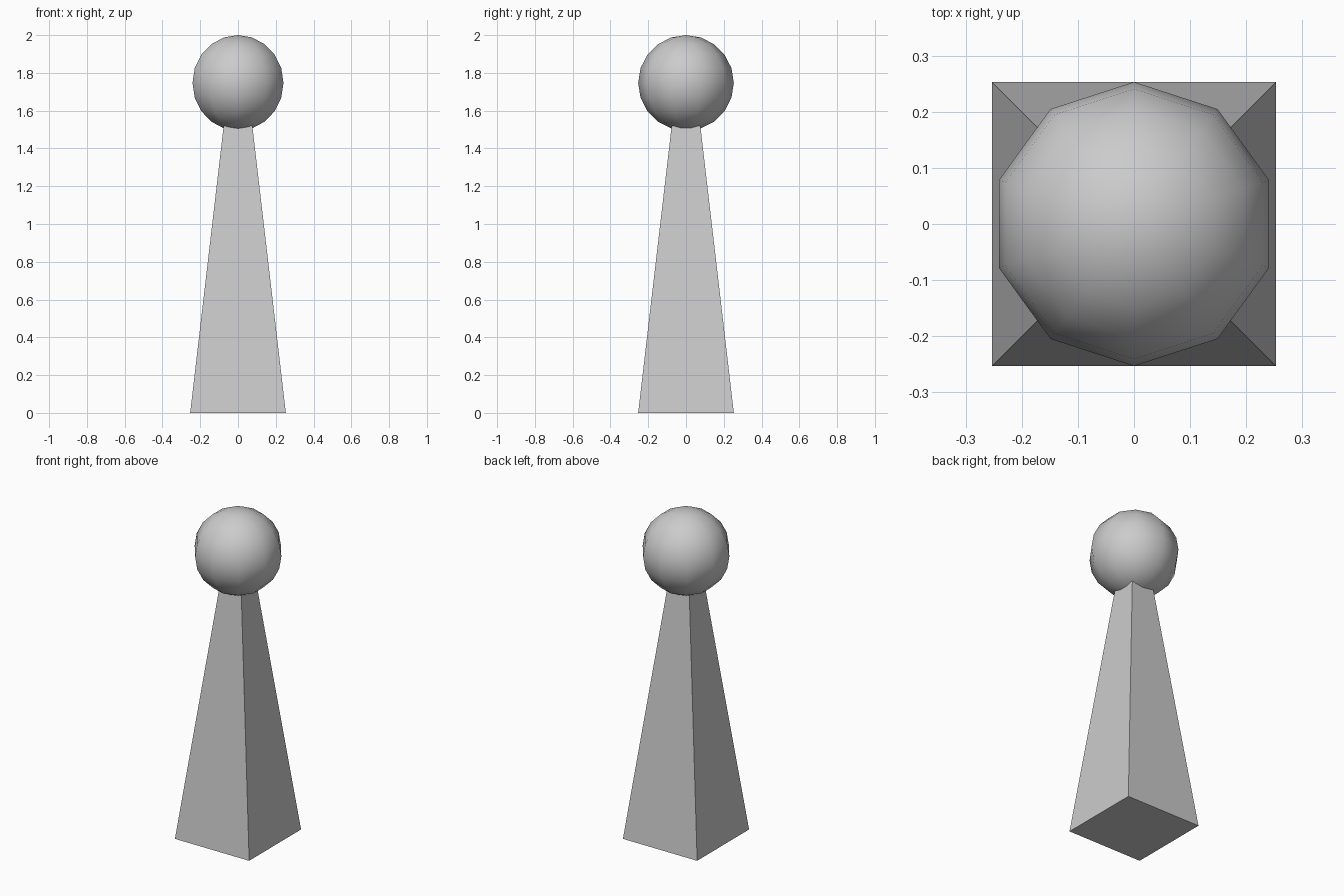
import bpy, math

if "Cube" in bpy.data.objects:
    bpy.data.objects.remove(bpy.data.objects["Cube"])

HALF = 0.2532      # base half width and ball radius
HEIGHT = 1.519     # height of the tapered pillar

# Tapered square pillar
bpy.ops.mesh.primitive_cone_add(
    vertices=4, radius1=HALF * math.sqrt(2), radius2=0.3 * HALF * math.sqrt(2),
    depth=HEIGHT, location=(0, 0, HEIGHT / 2), rotation=(0, 0, math.pi / 4))
pillar = bpy.context.object
pillar.name = "pillar"
bpy.ops.object.transform_apply(location=False, rotation=True, scale=False)
bpy.ops.object.shade_flat()

# Smooth low-poly ball resting on the pillar
bpy.ops.mesh.primitive_uv_sphere_add(
    segments=10, ring_count=10, radius=HALF, location=(0, 0, 2 - HALF))
ball = bpy.context.object
ball.name = "ball"
bpy.ops.object.shade_smooth()
